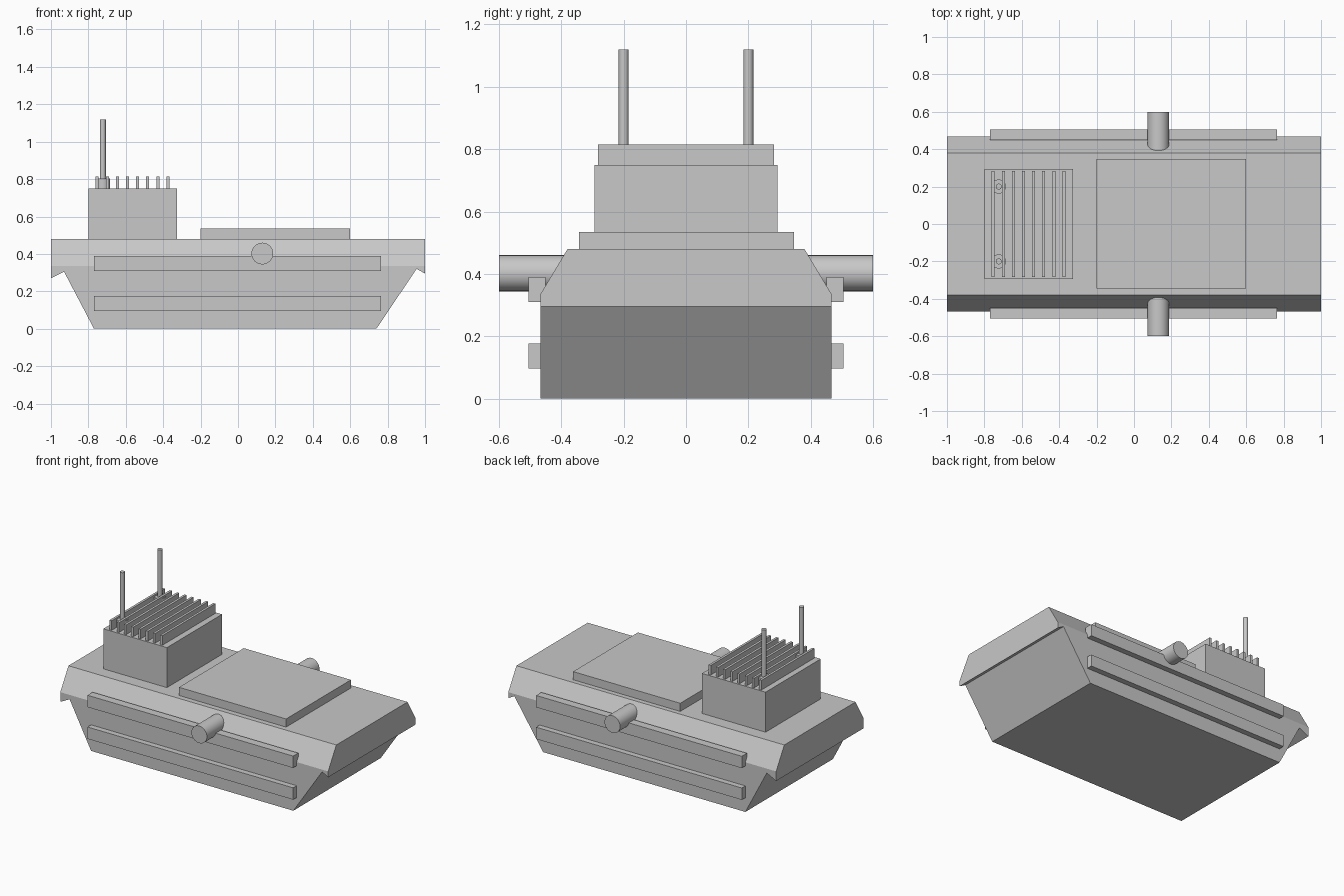
import bpy, bmesh, math
from mathutils import Vector

cube = bpy.data.objects.get("Cube")
if cube:
    bpy.data.objects.remove(cube, do_unlink=True)

grey = bpy.data.materials.new("plain_grey")
grey.use_nodes = True
COLOUR = (0.58, 0.58, 0.58, 1)
grey.diffuse_color = COLOUR
grey.node_tree.nodes["Principled BSDF"].inputs["Base Color"].default_value = COLOUR


def finish(name, bm):
    bmesh.ops.recalc_face_normals(bm, faces=bm.faces)
    mesh = bpy.data.meshes.new(name)
    bm.to_mesh(mesh)
    bm.free()
    mesh.materials.append(grey)
    obj = bpy.data.objects.new(name, mesh)
    bpy.context.collection.objects.link(obj)
    return obj


def box(name, low, high):
    bm = bmesh.new()
    bmesh.ops.create_cube(bm, size=1)
    for v in bm.verts:
        v.co = [l + (c + 0.5) * (h - l) for c, l, h in zip(v.co, low, high)]
    return finish(name, bm)


def rod(name, start, end, radius, sides=32):
    start, end = Vector(start), Vector(end)
    axis = end - start
    bm = bmesh.new()
    bmesh.ops.create_cone(bm, cap_ends=True, segments=sides, radius1=radius,
                          radius2=radius, depth=axis.length)
    bm.transform(axis.to_track_quat('Z', 'Y').to_matrix().to_4x4())
    bmesh.ops.translate(bm, verts=bm.verts, vec=(start + end) / 2)
    for f in bm.faces:
        f.smooth = len(f.verts) == 4
    for e in bm.edges:
        e.smooth = all(f.smooth for f in e.link_faces)
    return finish(name, bm)


# Hull: side profile extruded across, with sloped upper flanks
HALF = 0.467
profile = [(-1, 0.48), (-1, 0.27), (-0.93, 0.305), (-0.77, 0),
           (0.74, 0), (0.955, 0.32), (1, 0.295), (1, 0.48)]
bm = bmesh.new()
side = bm.faces.new([bm.verts.new((x, -HALF, z)) for x, z in profile])
extruded = bmesh.ops.extrude_face_region(bm, geom=[side])["geom"]
bmesh.ops.translate(bm, vec=(0, 2 * HALF, 0),
                    verts=[g for g in extruded if isinstance(g, bmesh.types.BMVert)])
bmesh.ops.recalc_face_normals(bm, faces=bm.faces)
for s in (-1, 1):
    cut = bmesh.ops.bisect_plane(
        bm, geom=bm.verts[:] + bm.edges[:] + bm.faces[:], clear_outer=True,
        plane_co=(0, s * 0.38, 0.48), plane_no=(0, s * 0.145, 0.087))
    rim = [g for g in cut["geom_cut"] if isinstance(g, bmesh.types.BMEdge)]
    bmesh.ops.holes_fill(bm, edges=rim, sides=0)
finish("hull", bm)

# Deck plate and raised engine housing
box("deck_plate", (-0.2, -0.344, 0.47), (0.6, 0.347, 0.535))
box("housing", (-0.8, -0.294, 0.47), (-0.325, 0.294, 0.75))

# Cooling fins across the housing
for i in range(8):
    x = -0.753 + i * 0.054
    box(f"fin_{i + 1}", (x - 0.008, -0.283, 0.74), (x + 0.008, 0.283, 0.815))

# Parts repeated on both sides
for s, label in ((-1, "right"), (1, "left")):
    for level, z in (("upper", 0.31), ("lower", 0.096)):
        y1, y2 = sorted((s * 0.45, s * 0.505))
        box(f"{level}_rail_{label}", (-0.77, y1, z), (0.765, y2, z + 0.08))
    rod(f"side_barrel_{label}", (0.13, s * 0.3, 0.402), (0.13, s * 0.6, 0.402), 0.058)
    rod(f"antenna_base_{label}", (-0.723, s * 0.2, 0.74), (-0.723, s * 0.2, 0.803), 0.038)
    rod(f"antenna_{label}", (-0.723, s * 0.2, 0.74), (-0.723, s * 0.2, 1.12), 0.016, 16)
